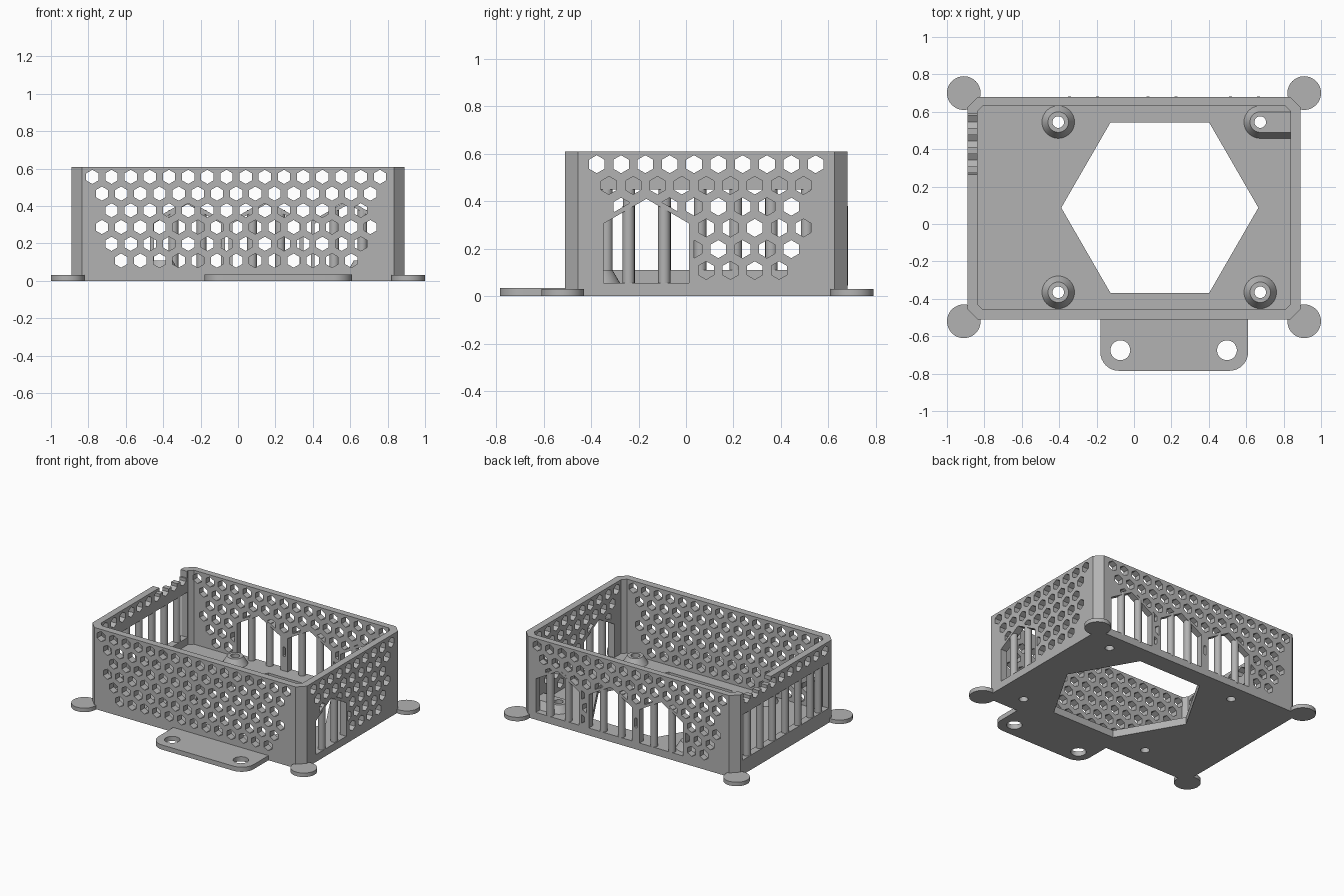
import bpy, bmesh, math

if "Cube" in bpy.data.objects:
    bpy.data.objects.remove(bpy.data.objects["Cube"])

grey = bpy.data.materials.new("plain grey")
grey.use_nodes = True
COLOUR = (0.45, 0.45, 0.45, 1)
grey.diffuse_color = COLOUR
grey.node_tree.nodes["Principled BSDF"].inputs["Base Color"].default_value = COLOUR

AXES = {"x": lambda u, v, w: (w, u, v),
        "y": lambda u, v, w: (u, w, v),
        "z": lambda u, v, w: (u, v, w)}


def prisms(name, outlines, lo, hi, axis="z"):
    """One mesh holding an extruded solid for every 2D outline."""
    bm = bmesh.new()
    place = AXES[axis]
    for pts in outlines:
        a = [bm.verts.new(place(u, v, lo)) for u, v in pts]
        b = [bm.verts.new(place(u, v, hi)) for u, v in pts]
        bm.faces.new(a)
        bm.faces.new(b)
        for i in range(len(pts)):
            j = (i + 1) % len(pts)
            bm.faces.new((a[i], a[j], b[j], b[i]))
    return finish(name, bm)


def finish(name, bm):
    bmesh.ops.recalc_face_normals(bm, faces=bm.faces)
    mesh = bpy.data.meshes.new(name)
    bm.to_mesh(mesh)
    bm.free()
    mesh.materials.append(grey)
    ob = bpy.data.objects.new(name, mesh)
    bpy.context.collection.objects.link(ob)
    return ob


def select(ob):
    bpy.ops.object.select_all(action="DESELECT")
    ob.select_set(True)
    bpy.context.view_layer.objects.active = ob


def cut(ob, cutter, keep=False):
    mod = ob.modifiers.new("cut", "BOOLEAN")
    mod.operation, mod.solver, mod.object = "DIFFERENCE", "EXACT", cutter
    select(ob)
    bpy.ops.object.modifier_apply(modifier=mod.name)
    if not keep:
        bpy.data.objects.remove(cutter)


def circle(cx, cy, r, n=32, start=0.0):
    return [(cx + r * math.cos(start + math.tau * i / n),
             cy + r * math.sin(start + math.tau * i / n)) for i in range(n)]


def chamfered(x0, x1, y0, y1, c):
    return [(x0 + c, y0), (x1 - c, y0), (x1, y0 + c), (x1, y1 - c),
            (x1 - c, y1), (x0 + c, y1), (x0, y1 - c), (x0, y0 + c)]


def rect(u0, u1, v0, v1):
    return [(u0, v0), (u1, v0), (u1, v1), (u0, v1)]


def honeycomb(centre, counts):
    """Staggered rows of pointed hexagons, from the top row down."""
    return [circle(centre + (i - (n - 1) / 2) * 0.1025, 0.556 - row * 0.0895, 0.038, 6, math.pi / 6)
            for row, n in enumerate(counts) for i in range(n)]


def window(c, grow=0.0):
    """Opening with a pointed roof."""
    w = 0.18 + grow
    top = 0.41 + grow * 1.15
    return [(c - w, 0.055 - grow), (c + w, 0.055 - grow),
            (c + w, top - w * 0.577), (c, top), (c - w, top - w * 0.577)]


# Open box with chamfered corners
FLOOR, TOP = 0.055, 0.61
box = prisms("box", [chamfered(-0.89, 0.89, -0.51, 0.68, 0.055)], 0, TOP)
cut(box, prisms("cavity", [chamfered(-0.838, 0.838, -0.457, 0.632, 0.03)], FLOOR, 1))
cut(box, prisms("floor_opening", [circle(0.138, 0.087, 0.527, 6)], -1, 0.3))

# Honeycomb walls, with a solid frame left around each window
LONG, SHORT = [16, 15, 14, 15, 14, 13], [10, 9, 8, 9, 8, 7]
BACK, SIDE = [0.59, 0.15, -0.27], [-0.167]
walls = [("y", -0.6, -0.4, -0.01, LONG, []),
         ("y", 0.58, 0.75, -0.01, LONG, BACK),
         ("x", 0.78, 0.95, 0.085, SHORT, SIDE),
         ("x", -0.95, -0.78, 0.085, SHORT[:1], [])]
for axis, lo, hi, centre, counts, openings in walls:
    holes = prisms("holes", honeycomb(centre, counts), lo, hi, axis)
    if openings:
        cut(holes, prisms("frames", [window(c, 0.02) for c in openings], lo - 0.1, hi + 0.1, axis))
    cut(box, holes)
    if openings:
        cut(box, prisms("windows", [window(c) for c in openings], lo, hi, axis))

# Wide port opening and the notch in the rim above it
cut(box, prisms("port_opening", [rect(-0.42, 0.6, 0.11, 0.45)], -0.95, -0.78, "x"))
cut(box, prisms("rim_notch", [rect(0.265, 0.59, 0.56, 0.7)], -0.95, -0.78, "x"))

# Round bars standing in the openings
BAR = 0.026
prisms("port_bars", [circle(-0.864, y, BAR, 16) for y in
                     [-0.335] + [-0.24 + 0.15 * i for i in range(6)]], 0.1, 0.46)
prisms("back_window_bars", [circle(c + s * 0.075, 0.656, BAR, 16) for c in BACK for s in (-1, 1)],
       0.045, 0.38)
prisms("side_window_bars", [circle(0.864, c + s * 0.075, BAR, 16) for c in SIDE for s in (-1, 1)],
       0.045, 0.38)

# Tapered board posts, drilled through the floor
POSTS = [(x, y) for x in (-0.405, 0.675) for y in (-0.365, 0.545)]
bm = bmesh.new()
for x, y in POSTS:
    made = bmesh.ops.create_cone(bm, cap_ends=True, segments=32, radius1=0.09, radius2=0.055,
                                 depth=0.06)
    bmesh.ops.translate(bm, verts=made["verts"], vec=(x, y, 0.08))
posts = finish("board_posts", bm)
ramp = prisms("post_ramp", [[(0.455, 0.05), (0.635, 0.05), (0.60, 0.11), (0.49, 0.11)]],
              0.675, 0.845, "x")
drill = prisms("drill", [circle(x, y, 0.031) for x, y in POSTS], -0.2, 0.3)
for part in (box, posts):
    cut(part, drill, keep=True)
cut(ramp, drill)

# Round corner pads
prisms("corner_pads", [circle(sx * 0.91, y, 0.09, 48) for sx in (-1, 1) for y in (-0.52, 0.70)],
       0, 0.03)

# Mounting tab with rounded outer corners and two screw holes
X0, X1, Y0, R = -0.18, 0.61, -0.785, 0.1
outline = [(X1, -0.5), (X0, -0.5)]
for cx, start in ((X0 + R, math.pi), (X1 - R, 1.5 * math.pi)):
    outline += [(cx + R * math.cos(start + i * math.pi / 16),
                 Y0 + R + R * math.sin(start + i * math.pi / 16)) for i in range(9)]
tab = prisms("mounting_tab", [outline], 0, 0.035)
cut(tab, prisms("screw_holes", [circle(x, -0.675, 0.053) for x in (-0.073, 0.497)], -0.1, 0.1))

# Smooth round sides, keep edges sharp
for ob in [o for o in bpy.context.collection.objects if o.type == "MESH"]:
    select(ob)
    bpy.ops.object.shade_smooth_by_angle(angle=math.radians(30))
